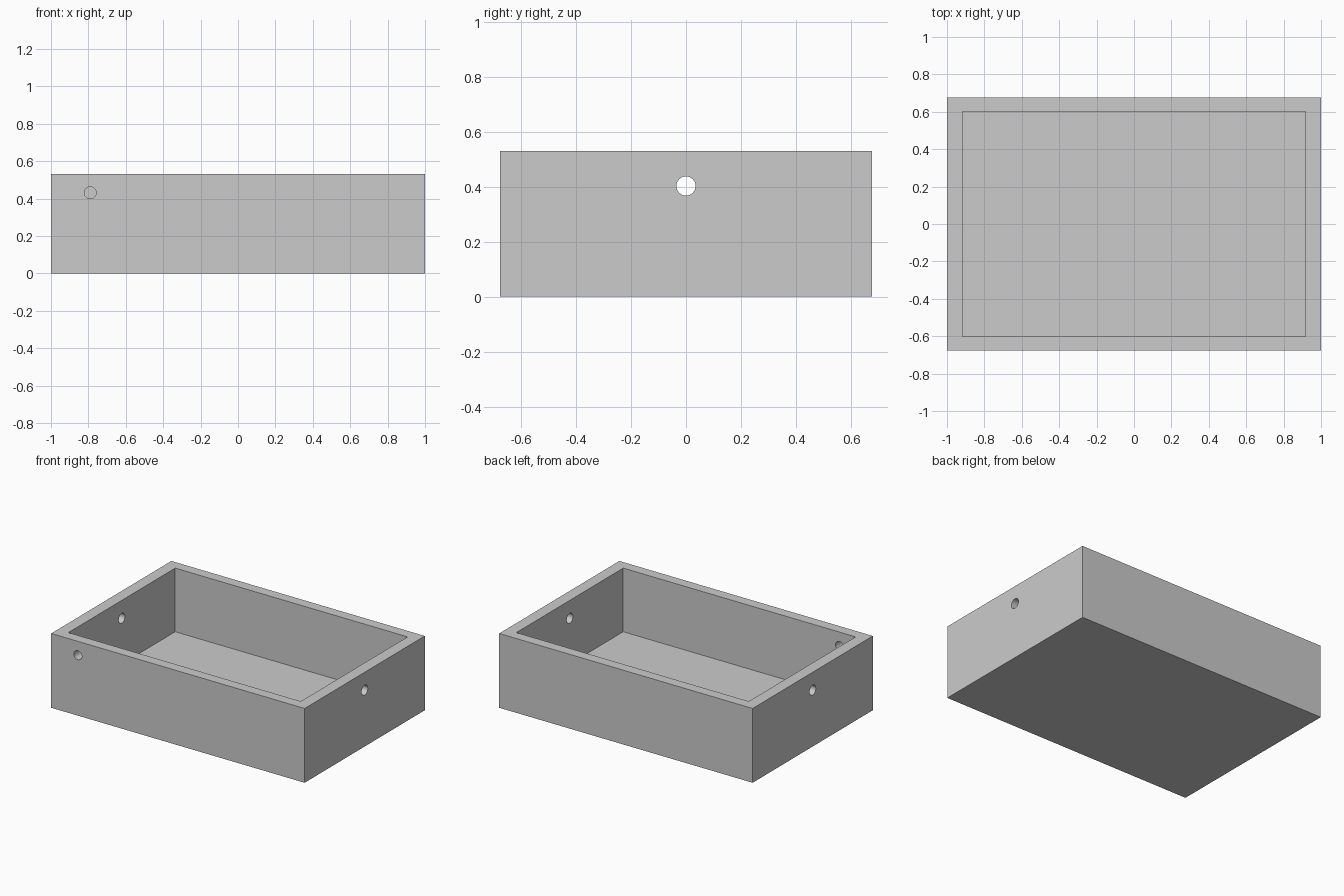
import bpy
from math import pi

if "Cube" in bpy.data.objects:
    bpy.data.objects.remove(bpy.data.objects["Cube"])

W, D, H = 1.0, 0.677, 0.53          # outer half width, half depth, height
IW, ID, FLOOR = 0.917, 0.602, 0.076  # inner half sizes and floor level


def box(name, hx, hy, z0, z1):
    bpy.ops.mesh.primitive_cube_add(size=1, location=(0, 0, (z0 + z1) / 2))
    ob = bpy.context.object
    ob.name = name
    ob.scale = (2 * hx, 2 * hy, z1 - z0)
    bpy.ops.object.transform_apply(location=True, rotation=True, scale=True)
    return ob


def drill(name, radius, length, location, rotation):
    bpy.ops.mesh.primitive_cylinder_add(vertices=32, radius=radius, depth=length,
                                        location=location, rotation=rotation)
    ob = bpy.context.object
    ob.name = name
    return ob


def cut(target, cutter):
    cutter.hide_render = True
    mod = target.modifiers.new(cutter.name, 'BOOLEAN')
    mod.operation = 'DIFFERENCE'
    mod.solver = 'EXACT'
    mod.object = cutter
    bpy.context.view_layer.objects.active = target
    bpy.ops.object.modifier_apply(modifier=mod.name)
    bpy.data.objects.remove(cutter)


# Open tray: solid block with the inside hollowed out
tray = box("tray", W, D, 0, H)
cut(tray, box("cavity_cutter", IW, ID, FLOOR, H + 0.2))

# Cable hole through both end walls
cut(tray, drill("end_hole_cutter", 0.035, 2.4, (0, 0, 0.402), (0, pi / 2, 0)))

# Small hole through the front wall only
cut(tray, drill("front_hole_cutter", 0.032, 0.3, (-0.79, -(D + ID) / 2, 0.431), (pi / 2, 0, 0)))

# Smooth hole walls, sharp box edges
bpy.ops.object.select_all(action='DESELECT')
tray.select_set(True)
bpy.context.view_layer.objects.active = tray
bpy.ops.object.shade_smooth_by_angle(angle=pi / 6)
